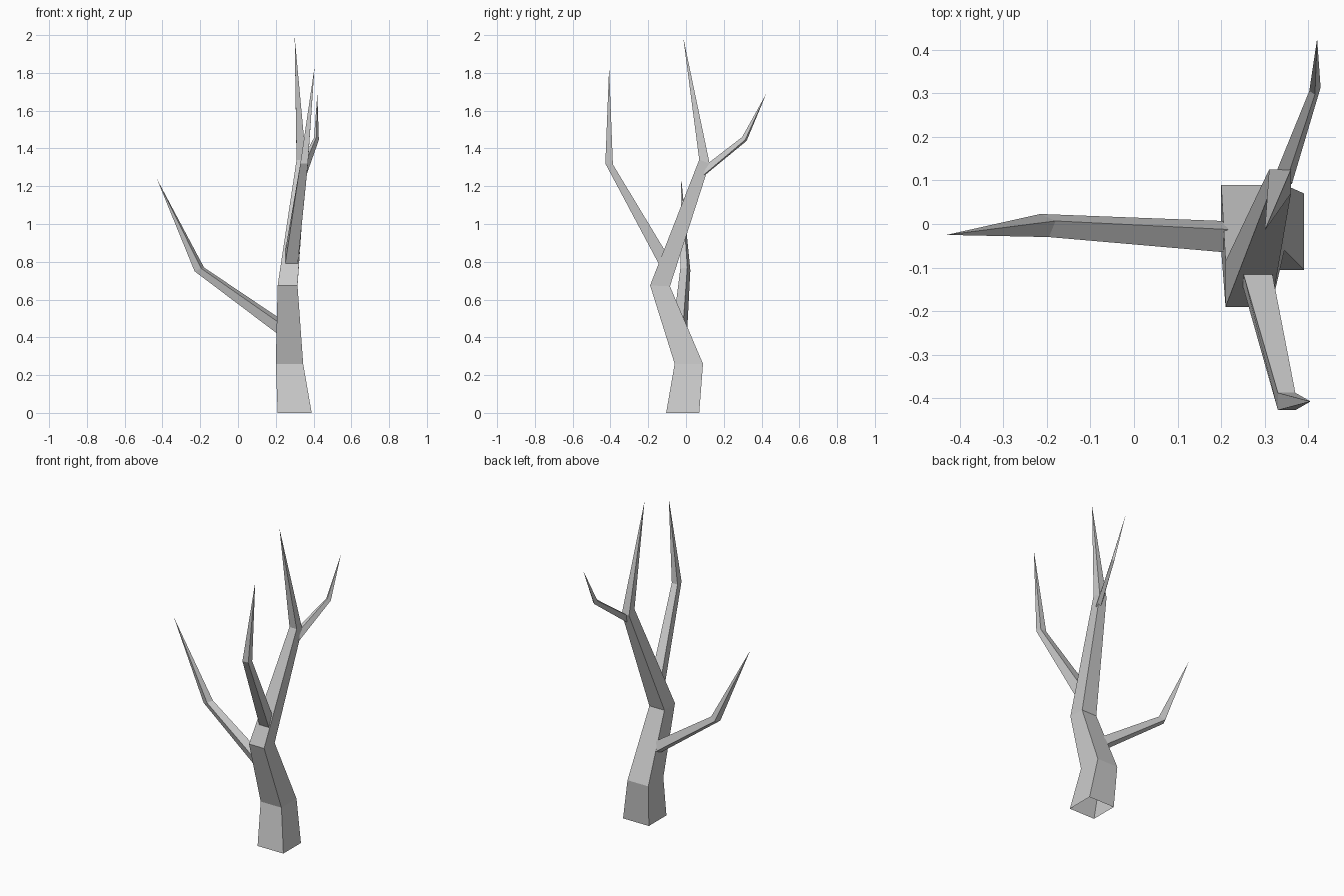
import bpy, bmesh
from mathutils import Vector

if "Cube" in bpy.data.objects:
    bpy.data.objects.remove(bpy.data.objects["Cube"])


def quad(a, b, c):
    """Parallelogram cross-section from three successive corners."""
    a, b, c = Vector(a), Vector(b), Vector(c)
    return [a, b, c, a + c - b]


def rect(x0, x1, front, back):
    """Cross-section aligned with x; front and back are (y, z)."""
    return quad((x0, *front), (x1, *front), (x1, *back))


def limb(name, rings, tip, embed=0.0):
    """Four-sided tapering tube, open at the root, ending in a point."""
    if embed:
        d = (sum(rings[1], Vector()) - sum(rings[0], Vector())).normalized()
        rings[0] = [p - d * embed for p in rings[0]]
    bm = bmesh.new()
    loops = [[bm.verts.new(p) for p in r] for r in rings]
    for lo, hi in zip(loops, loops[1:]):
        for i in range(4):
            j = (i + 1) % 4
            bm.faces.new((lo[i], lo[j], hi[j], hi[i]))
    apex = bm.verts.new(tip)
    for i in range(4):
        bm.faces.new((loops[-1][i], loops[-1][(i + 1) % 4], apex))
    bmesh.ops.recalc_face_normals(bm, faces=bm.faces)
    mesh = bpy.data.meshes.new(name)
    bm.to_mesh(mesh)
    bm.free()
    bpy.context.collection.objects.link(bpy.data.objects.new(name, mesh))


# Crooked trunk, rising into the tallest spike
limb("trunk", [
    rect(0.21, 0.39, (-0.105, 0.0), (0.07, 0.0)),
    rect(0.20, 0.345, (-0.06, 0.26), (0.09, 0.26)),
    rect(0.21, 0.315, (-0.19, 0.675), (-0.085, 0.67)),
    rect(0.31, 0.36, (0.07, 1.34), (0.125, 1.32)),
], (0.30, -0.015, 1.99))

# Front branch
limb("front_branch", [
    rect(0.25, 0.317, (-0.145, 0.79), (-0.112, 0.86)),
    rect(0.33, 0.37, (-0.427, 1.32), (-0.387, 1.315)),
], (0.405, -0.407, 1.83), embed=0.01)

# Long left branch, turned about its own axis
limb("left_branch", [
    quad((0.207, -0.065, 0.485), (0.207, -0.012, 0.51), (0.207, 0.007, 0.445)),
    quad((-0.195, -0.03, 0.765), (-0.18, 0.007, 0.77), (-0.215, 0.023, 0.755)),
], (-0.43, -0.025, 1.24), embed=0.01)

# Small back branch near the top
limb("back_branch", [
    quad((0.355, 0.115, 1.32), (0.365, 0.10, 1.265), (0.33, 0.09, 1.25)),
    quad((0.415, 0.297, 1.46), (0.428, 0.313, 1.445), (0.415, 0.321, 1.44)),
], (0.42, 0.425, 1.69), embed=0.01)
